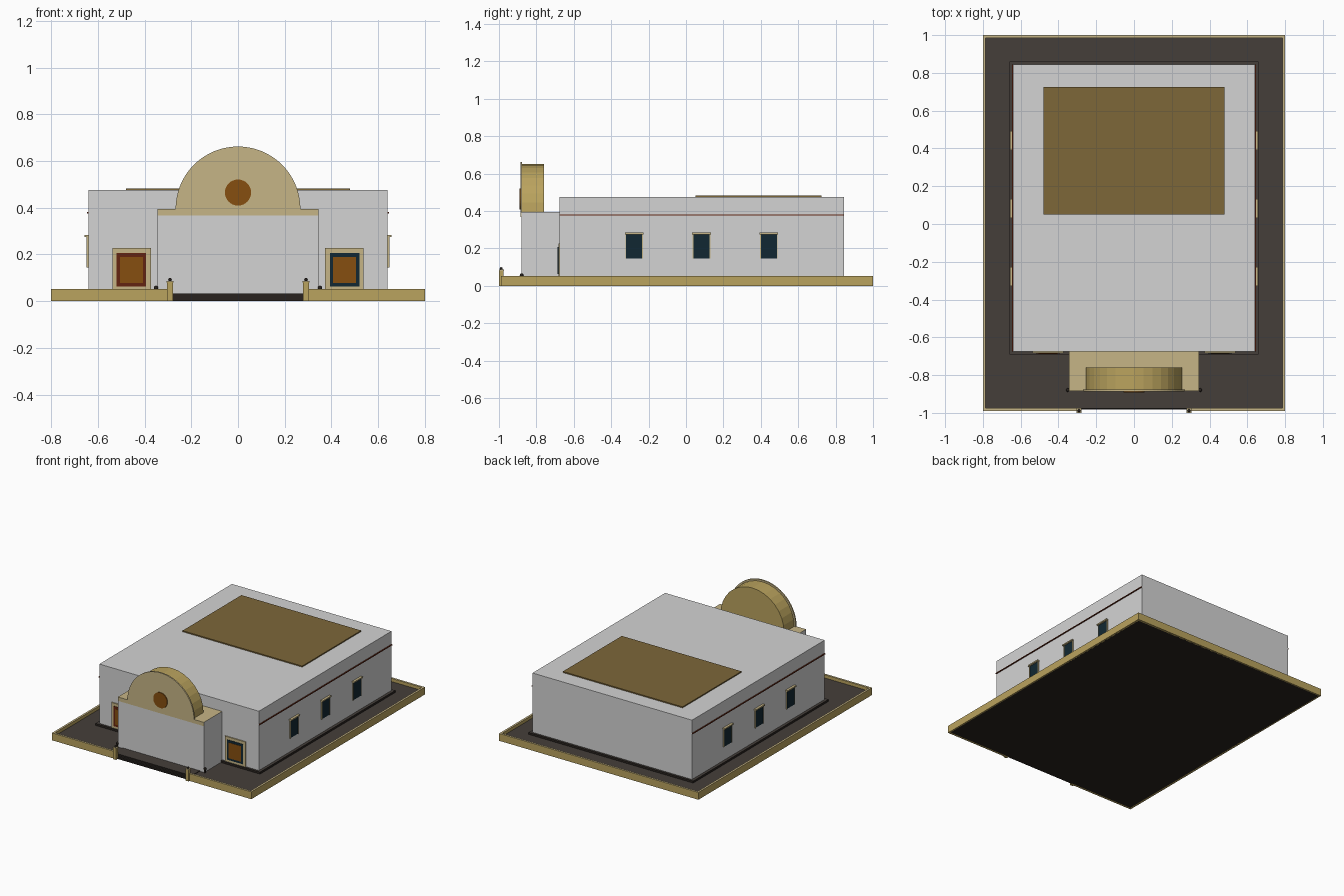
import bpy, bmesh, math
from mathutils import Matrix

cube = bpy.data.objects.get("Cube")
if cube:
    bpy.data.objects.remove(cube, do_unlink=True)


def material(name, r, g, b):
    """Flat material from display RGB converted to linear."""
    col = [((c / 255 + 0.055) / 1.055) ** 2.4 for c in (r, g, b)] + [1]
    m = bpy.data.materials.new(name)
    m.use_nodes = True
    m.diffuse_color = col
    m.node_tree.nodes["Principled BSDF"].inputs["Base Color"].default_value = col
    return m


WHITE = material("white plaster", 212, 212, 212)
FLOOR = material("dark paving", 69, 63, 58)
BLACK = material("black stone", 40, 34, 30)
SAND = material("sandstone", 186, 163, 94)
PALE = material("pale stone", 198, 181, 134)
BROWN = material("roof brown", 125, 103, 57)
ORANGE = material("orange wood", 134, 78, 16)
RED = material("dark red", 100, 36, 16)
NAVY = material("dark navy", 17, 39, 50)


def finish(name, bm, mat, top=None):
    """Turn a bmesh into an object, with an optional second material on top faces."""
    bmesh.ops.recalc_face_normals(bm, faces=bm.faces)
    me = bpy.data.meshes.new(name)
    me.materials.append(mat)
    if top:
        me.materials.append(top)
        for f in bm.faces:
            f.material_index = int(f.normal.z > 0.9)
    bm.to_mesh(me)
    bm.free()
    ob = bpy.data.objects.new(name, me)
    bpy.context.collection.objects.link(ob)
    return ob


def box(name, mat, x, y, z, top=None):
    """Box from (low, high) ranges on each axis."""
    bm = bmesh.new()
    bmesh.ops.create_cube(bm, size=1)
    spans = [sorted(r) for r in (x, y, z)]
    for v in bm.verts:
        v.co = [r[0] if c < 0 else r[1] for c, r in zip(v.co, spans)]
    return finish(name, bm, mat, top)


def disc(name, mat, radius, y, z, steps, arc):
    """Upright circle or half circle, extruded along y."""
    bm = bmesh.new()
    count = steps if arc > 4 else steps + 1
    ring = [bm.verts.new((radius * math.cos(arc * i / steps), y[0],
                          z + radius * math.sin(arc * i / steps))) for i in range(count)]
    face = bm.faces.new(ring)
    ext = bmesh.ops.extrude_face_region(bm, geom=[face], use_keep_orig=True)
    for v in ext["geom"]:
        if isinstance(v, bmesh.types.BMVert):
            v.co.y = y[1]
    return finish(name, bm, mat)


def ball(name, mat, radius, at):
    bm = bmesh.new()
    bmesh.ops.create_uvsphere(bm, u_segments=10, v_segments=6, radius=radius,
                              matrix=Matrix.Translation(at))
    return finish(name, bm, mat)


# Ground slab, plinth and entrance steps
box("ground", BLACK, (-0.79, 0.79), (-0.975, 0.99), (0, 0.03), FLOOR)
box("plinth", BLACK, (-0.66, 0.66), (-0.69, 0.86), (0.03, 0.045), FLOOR)
box("landing", BLACK, (-0.31, 0.31), (-0.975, -0.88), (0.03, 0.034), FLOOR)
for i in range(3):
    box("step", BLACK, (-0.28, 0.28), (-0.981 + 0.002 * i, -0.97),
        (0.01 * i, 0.01 * i + 0.009), FLOOR)

# Boundary wall with gate posts
WALL = (0, 0.053)
box("back_wall", SAND, (-0.8, 0.8), (0.985, 1.0), WALL, PALE)
for s, side in ((1, "left"), (-1, "right")):
    box(side + "_wall", SAND, (s * 0.785, s * 0.8), (-0.99, 0.985), WALL, PALE)
    box(side + "_front_wall", SAND, (s * 0.29, s * 0.785), (-0.99, -0.975), WALL, PALE)
    box(side + "_gate_post", SAND, (s * 0.279, s * 0.303), (-1.0, -0.976), (0, 0.082), PALE)
    box(side + "_post_cap", PALE, (s * 0.277, s * 0.305), (-1.0, -0.974), (0.08, 0.086))
    ball(side + "_post_ball", BLACK, 0.008, (s * 0.291, -0.988, 0.092))
    # Small lamps beside the porch
    box(side + "_lamp_stem", BLACK, (s * 0.347, s * 0.355), (-0.883, -0.875), (0.03, 0.055))
    ball(side + "_lamp", BLACK, 0.01, (s * 0.351, -0.879, 0.057))

# Main hall and roof panel
box("hall", WHITE, (-0.64, 0.64), (-0.675, 0.845), (0.045, 0.475))
box("roof_panel", BROWN, (-0.48, 0.48), (0.05, 0.725), (0.475, 0.483))

# Porch with half-round gable and medallion
box("porch", WHITE, (-0.345, 0.345), (-0.88, -0.675), (0.03, 0.395), PALE)
box("porch_band", PALE, (-0.345, 0.345), (-0.884, -0.88), (0.367, 0.395))
disc("gable_drum", SAND, 0.255, (-0.876, -0.76), 0.395, 16, math.pi)
disc("gable_front", PALE, 0.267, (-0.886, -0.876), 0.395, 40, math.pi)
disc("medallion", ORANGE, 0.056, (-0.891, -0.886), 0.465, 32, 2 * math.pi)

# Framed front doors, one colour each side
for s, side, inner in ((1, "left", NAVY), (-1, "right", RED)):
    for part, mat, x, z, depth in (("door_frame", PALE, (0.372, 0.538), (0.045, 0.227), 0.008),
                                   ("door_surround", inner, (0.393, 0.519), (0.062, 0.207), 0.011),
                                   ("door_panel", ORANGE, (0.406, 0.506), (0.077, 0.19), 0.013)):
        box(side + "_" + part, mat, (s * x[0], s * x[1]), (-0.675 - depth, -0.675), z)

# Side walls: stripe and three framed windows each
for s, side in ((1, "left"), (-1, "right")):
    box(side + "_stripe", RED, (s * 0.64, s * 0.647), (-0.675, 0.845), (0.375, 0.381))
    for y in (-0.277, 0.083, 0.443):
        box(side + "_window", NAVY, (s * 0.64, s * 0.645), (y - 0.044, y + 0.044), (0.145, 0.277))
        box(side + "_window_lintel", PALE, (s * 0.64, s * 0.657), (y - 0.05, y + 0.05), (0.275, 0.284))
        for e in (-1, 1):
            box(side + "_window_jamb", PALE, (s * 0.64, s * 0.648),
                (y + e * 0.043, y + e * 0.047), (0.145, 0.277))
